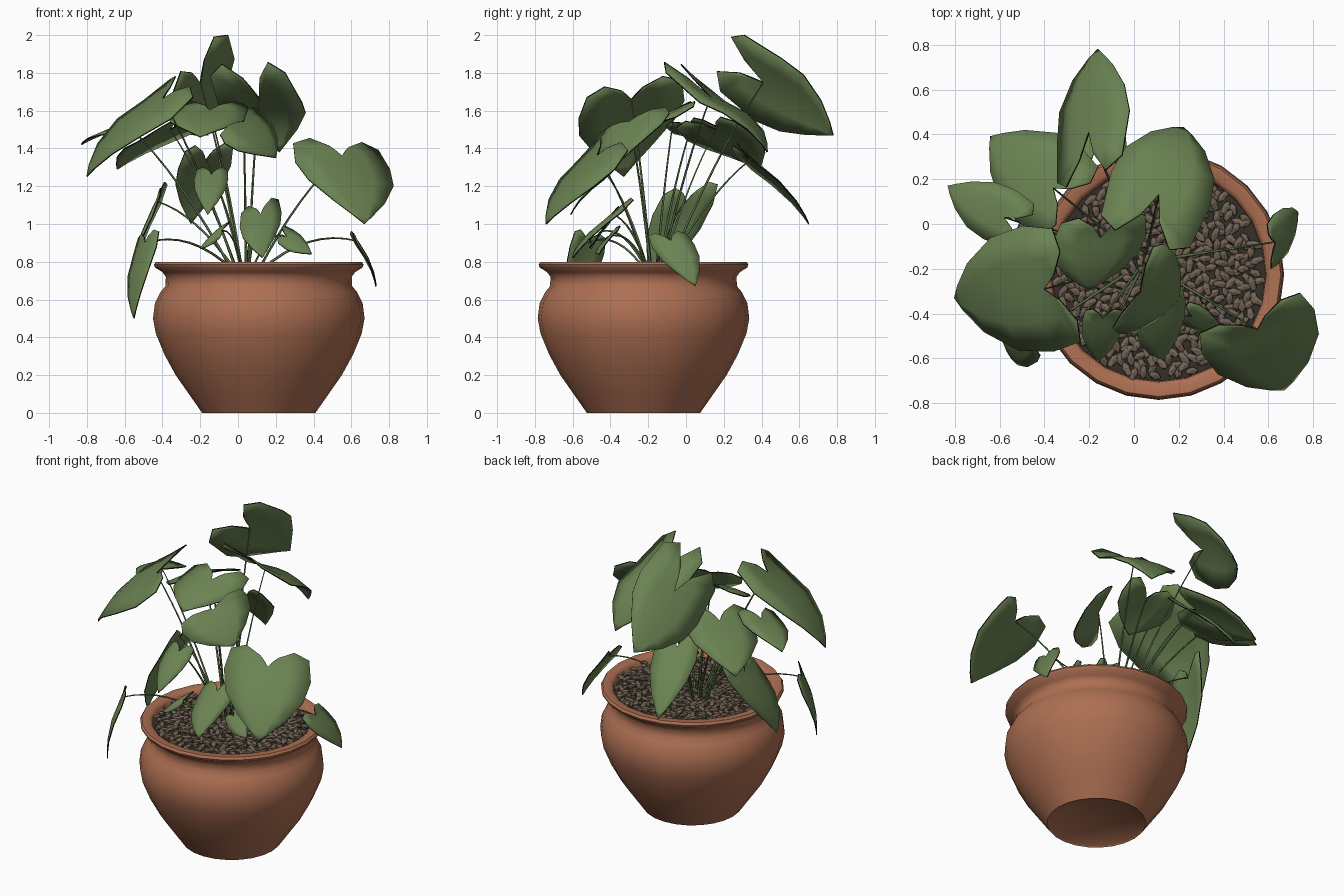
import bpy, bmesh, math, random
from mathutils import Vector, Matrix

if "Cube" in bpy.data.objects:
    bpy.data.objects.remove(bpy.data.objects["Cube"])

random.seed(4)


def material(name, rgb):
    m = bpy.data.materials.new(name)
    m.diffuse_color = (*rgb, 1)
    m.use_nodes = True
    m.node_tree.nodes["Principled BSDF"].inputs["Base Color"].default_value = m.diffuse_color
    return m


TERRACOTTA = material("terracotta", (0.42, 0.16, 0.085))
LEAF = material("leaf green", (0.145, 0.225, 0.085))
RIM = material("leaf edge black", (0.006, 0.008, 0.005))
STEM = material("stem green", (0.10, 0.16, 0.06))
PEBBLE = material("pebble brown", (0.17, 0.125, 0.09))
SOIL = material("dark soil", (0.035, 0.028, 0.022))
CX, CY = 0.11, -0.225          # pot axis


def add_object(name, bm, mat, angle=None):
    me = bpy.data.meshes.new(name)
    bm.to_mesh(me)
    bm.free()
    me.materials.append(mat)
    ob = bpy.data.objects.new(name, me)
    bpy.context.collection.objects.link(ob)
    if angle:
        bpy.ops.object.select_all(action='DESELECT')
        ob.select_set(True)
        bpy.context.view_layer.objects.active = ob
        bpy.ops.object.shade_smooth_by_angle(angle=math.radians(angle))
    return ob


def lathe(name, profile, mat, sides=24):
    bm = bmesh.new()
    vs = [bm.verts.new((CX + r, CY, z)) for r, z in profile]
    es = [bm.edges.new(p) for p in zip(vs, vs[1:])]
    bmesh.ops.spin(bm, geom=vs + es, cent=(CX, CY, 0), axis=(0, 0, 1),
                   angle=math.tau, steps=sides, use_merge=True)
    bmesh.ops.remove_doubles(bm, verts=bm.verts, dist=1e-4)
    bmesh.ops.recalc_face_normals(bm, faces=bm.faces)
    return add_object(name, bm, mat, 50)


# Pot: base, belly, neck, flared rim and inner wall
lathe("pot", [(0, 0.01), (0.29, 0.01), (0.30, 0), (0.37, 0.1), (0.44, 0.2),
              (0.5, 0.31), (0.545, 0.42), (0.56, 0.5), (0.55, 0.58),
              (0.52, 0.64), (0.495, 0.67), (0.492, 0.72), (0.51, 0.745),
              (0.55, 0.77), (0.555, 0.785), (0.545, 0.8), (0.5, 0.8),
              (0.48, 0.785), (0.475, 0.7), (0, 0.7)], TERRACOTTA)

# Soil bed, slightly domed
lathe("soil", [(0.477, 0.745), (0.25, 0.755), (0, 0.76)], SOIL)

# Pebbles scattered evenly over the soil
bm = bmesh.new()
COUNT = 430
for i in range(COUNT):
    r = 0.46 * math.sqrt((i + 0.5) / COUNT)
    a = i * 2.39996 + random.uniform(-0.05, 0.05)
    place = Matrix.Translation((CX + r * math.cos(a), CY + r * math.sin(a),
                                random.uniform(0.762, 0.782)))
    turn = Matrix.Rotation(random.uniform(0, math.tau), 4, 'Z') @ \
        Matrix.Rotation(random.uniform(-0.3, 0.3), 4, 'Y')
    size = Matrix.Diagonal((random.uniform(0.032, 0.044), 0.019, 0.013, 1))
    bmesh.ops.create_icosphere(bm, subdivisions=1, radius=1,
                               matrix=place @ turn @ size)
add_object("pebbles", bm, PEBBLE)

# Heart outline of half a leaf: (distance along, half width)
LOBE = [(-0.55, 0.2), (-1.0, 0.55), (-0.75, 0.9)]
BLADE = [(0.1, 1.0), (0.4, 0.9), (0.7, 0.55), (0.9, 0.2), (1.0, 0.0)]


def leaf(name, notch, tip, side, lobe=0.3, arch=0.07):
    n, t, s = Vector(notch), Vector(tip), Vector(side)
    axis = t - n
    up = axis.cross(s).normalized()
    if up.z < 0:
        up = -up

    def point(a, u):
        rise = arch * axis.length * 4 * max(a, 0) * (1 - a)
        return n + axis * a + s * u + up * (rise - 0.14 * s.length * u * u)

    outline = [(0, 0, 0)] + [(a * lobe, u, 0) for a, u in LOBE]
    outline += [(a, u, a) for a, u in BLADE]
    bm = bmesh.new()
    for sign in (-1, 1):
        rows = []
        for a, u, mid in outline:
            rows.append([bm.verts.new(point(mid + (a - mid) * f, sign * u * f))
                         for f in (0, 0.5, 1)])
        for p, q in zip(rows, rows[1:]):
            for j in (0, 1):
                quad = (p[j], p[j + 1], q[j + 1], q[j])
                bm.faces.new(quad if sign > 0 else quad[::-1])
    bmesh.ops.remove_doubles(bm, verts=bm.verts, dist=1e-4)
    bmesh.ops.dissolve_degenerate(bm, edges=bm.edges, dist=1e-5)
    bmesh.ops.recalc_face_normals(bm, faces=bm.faces)
    ob = add_object(name, bm, LEAF, 60)
    # Thin blade with a dark edge
    ob.data.materials.append(RIM)
    sol = ob.modifiers.new("thickness", 'SOLIDIFY')
    sol.thickness = 0.007
    sol.offset = 0
    sol.material_offset_rim = 1
    stem(name + "_stem", n)


def stem(name, end):
    # Thin stalk that rises from the crown and bends out to the leaf notch
    root = Vector((0.04 + 0.12 * end.x, -0.17 + 0.12 * (end.y + 0.17), 0.75))
    bend = root.lerp(end, 0.5)
    bend.z += 0.12 + 0.15 * max(0, 1.1 - end.z)
    cu = bpy.data.curves.new(name, 'CURVE')
    cu.dimensions = '3D'
    cu.bevel_depth = 0.006
    cu.bevel_resolution = 0
    sp = cu.splines.new('POLY')
    steps = 8
    sp.points.add(steps)
    for i in range(steps + 1):
        f = i / steps
        p = root.lerp(bend, f).lerp(bend.lerp(end, f), f)
        sp.points[i].co = (*p, 1)
        sp.points[i].radius = 1.3 - 0.7 * f
    cu.materials.append(STEM)
    bpy.context.collection.objects.link(bpy.data.objects.new(name, cu))


# Large upper leaves
leaf("front_left_leaf", (-.40, -.29, 1.66), (-.80, -.33, 1.25), (.07, -.28, -.05), .25, .1)
leaf("back_top_leaf", (-.20, .41, 1.75), (-.16, .78, 1.47), (-.16, -.07, -.165), .55)
leaf("back_right_leaf", (.11, .13, 1.67), (.22, .43, 1.38), (.22, -.08, .01), .65, .14)
leaf("back_left_leaf", (-.36, .16, 1.50), (-.64, .39, 1.29), (.14, .17, .02), .3)
leaf("left_leaf", (-.58, .03, 1.52), (-.83, .17, 1.42), (.07, .11, .02), .35)
leaf("centre_leaf", (-.15, -.06, 1.60), (-.20, -.29, 1.46), (.21, .02, 0), .4)
leaf("inner_leaf", (.03, -.30, 1.54), (.20, -.33, 1.35), (.10, .20, .08), .15)
leaf("front_right_leaf", (.55, -.47, 1.36), (.67, -.74, 1.0), (.25, .10, -.02), .25)
# Middle and drooping leaves
leaf("low_back_leaf", (-.17, .34, 1.34), (-.25, .65, 1.0), (.14, .02, .01), .25)
leaf("left_drooping_leaf", (-.43, 0, 1.12), (-.55, -.17, .68), (.02, .16, .03), .2)
leaf("front_left_drooping_leaf", (-.49, -.52, .90), (-.55, -.59, .50), (.06, -.09, .02), .15)
leaf("right_drooping_leaf", (.63, -.08, .91), (.73, .05, .67), (-.01, .11, .01), .2)
leaf("front_leaf", (-.14, -.42, 1.26), (-.16, -.61, 1.05), (.09, 0, 0), .2)
# Small low leaves near the soil
leaf("low_front_leaf", (.12, -.39, 1.05), (.13, -.60, .82), (.11, .06, .04), .3)
leaf("low_right_leaf", (.26, -.41, .93), (.39, -.46, .84), (.02, .05, .05), .3)
leaf("low_left_leaf", (-.09, -.45, .96), (-.20, -.50, .87), (.03, .04, .05), .2)
